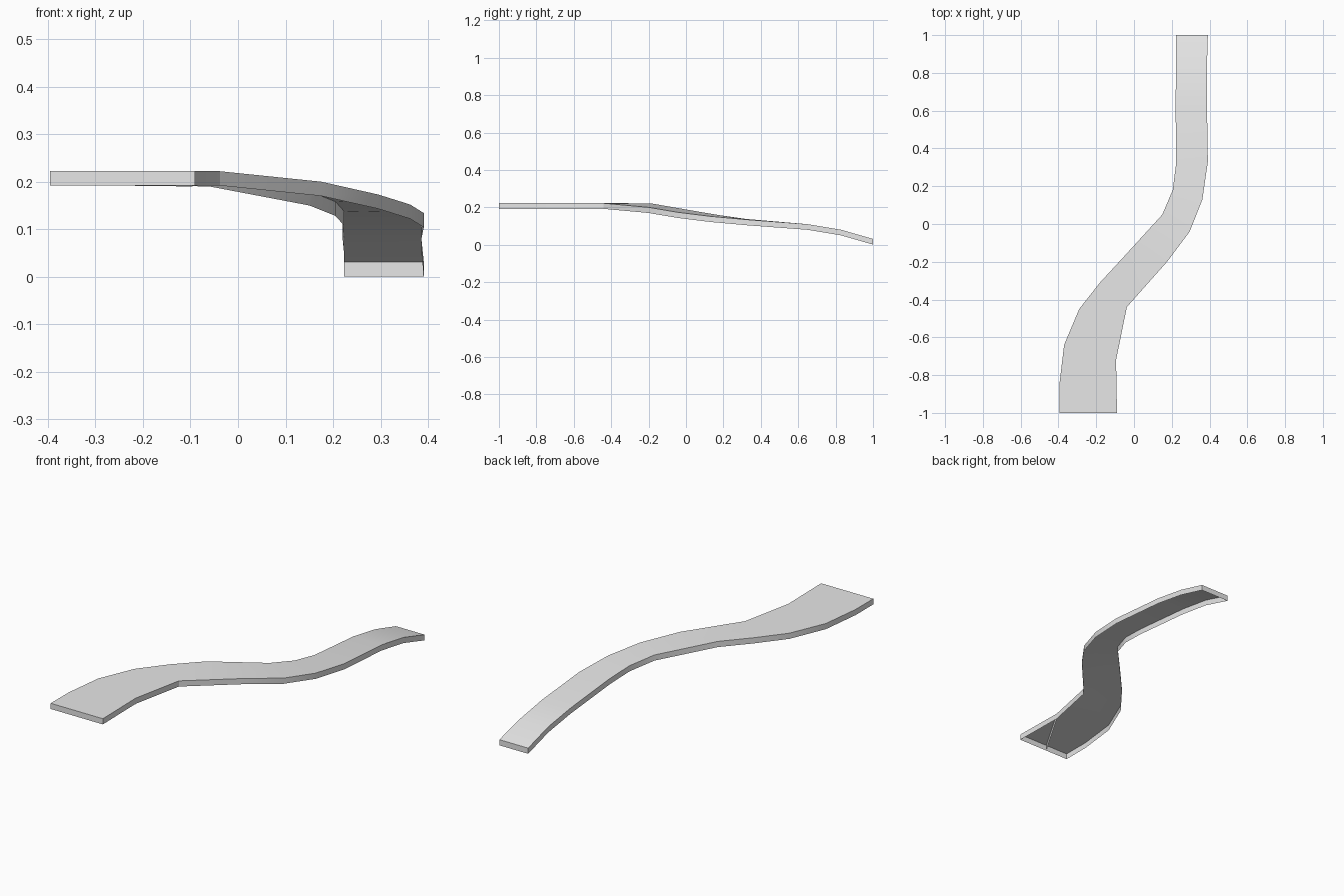
import bpy
import bmesh

if "Cube" in bpy.data.objects:
    bpy.data.objects.remove(bpy.data.objects["Cube"])

THICK = 0.03

# Edge points of the ribbon: x, y, top height
left = [(-.395, -1, .222), (-.395, -.85, .222), (-.37, -.64, .222), (-.29, -.45, .222),
        (-.18, -.31, .222), (-.06, -.18, .22), (.15, .05, .18), (.205, .18, .158),
        (.223, .32, .138), (.22, .65, .11), (.223, .83, .08), (.223, 1, .031)]
right = [(-.09, -1, .222), (-.095, -.72, .222), (-.038, -.44, .222), (.175, -.2, .2),
         (.295, -.04, .173), (.362, .13, .152), (.391, .33, .134), (.386, .65, .11),
         (.386, .83, .08), (.391, 1, .031)]
# Which left point sits across from which right point, front to back
pairs = [(0, 0), (1, 1), (2, 1), (3, 2), (4, 2), (5, 2), (5, 3), (6, 4),
         (7, 5), (8, 6), (9, 7), (10, 8), (11, 9)]

grey = bpy.data.materials.new("light_grey")
grey.diffuse_color = (0.8, 0.8, 0.8, 1)
grey.use_nodes = True
grey.node_tree.nodes["Principled BSDF"].inputs["Base Color"].default_value = grey.diffuse_color


def finish(bm, name):
    mesh = bpy.data.meshes.new(name)
    bm.to_mesh(mesh)
    bm.free()
    mesh.materials.append(grey)
    obj = bpy.data.objects.new(name, mesh)
    bpy.context.collection.objects.link(obj)
    return obj


# Curving road surface with a skirt hanging around its border, open underneath
bm = bmesh.new()
lv = [bm.verts.new(p) for p in left]
rv = [bm.verts.new(p) for p in right]
for (a, b), (c, d) in zip(pairs, pairs[1:]):
    ring = [lv[a], rv[b], rv[d], lv[c]]
    bm.faces.new(list(dict.fromkeys(ring)))
border = rv + lv[::-1]
low = [bm.verts.new((v.co.x, v.co.y, v.co.z - THICK)) for v in border]
for i in range(len(border)):
    j = (i + 1) % len(border)
    bm.faces.new((border[j], border[i], low[i], low[j]))
road = finish(bm, "road_ribbon")
bpy.context.view_layer.objects.active = road
road.select_set(True)
bpy.ops.object.shade_smooth_by_angle(angle=0.5)

# Thin diagonal rib under the front end
bm = bmesh.new()
a, b = (-.26, -.999), (-.096, -.72)
bm.faces.new([bm.verts.new(p) for p in (
    (*a, .192), (*b, .19), (*b, .221), (*a, .221))])
finish(bm, "underside_rib")
